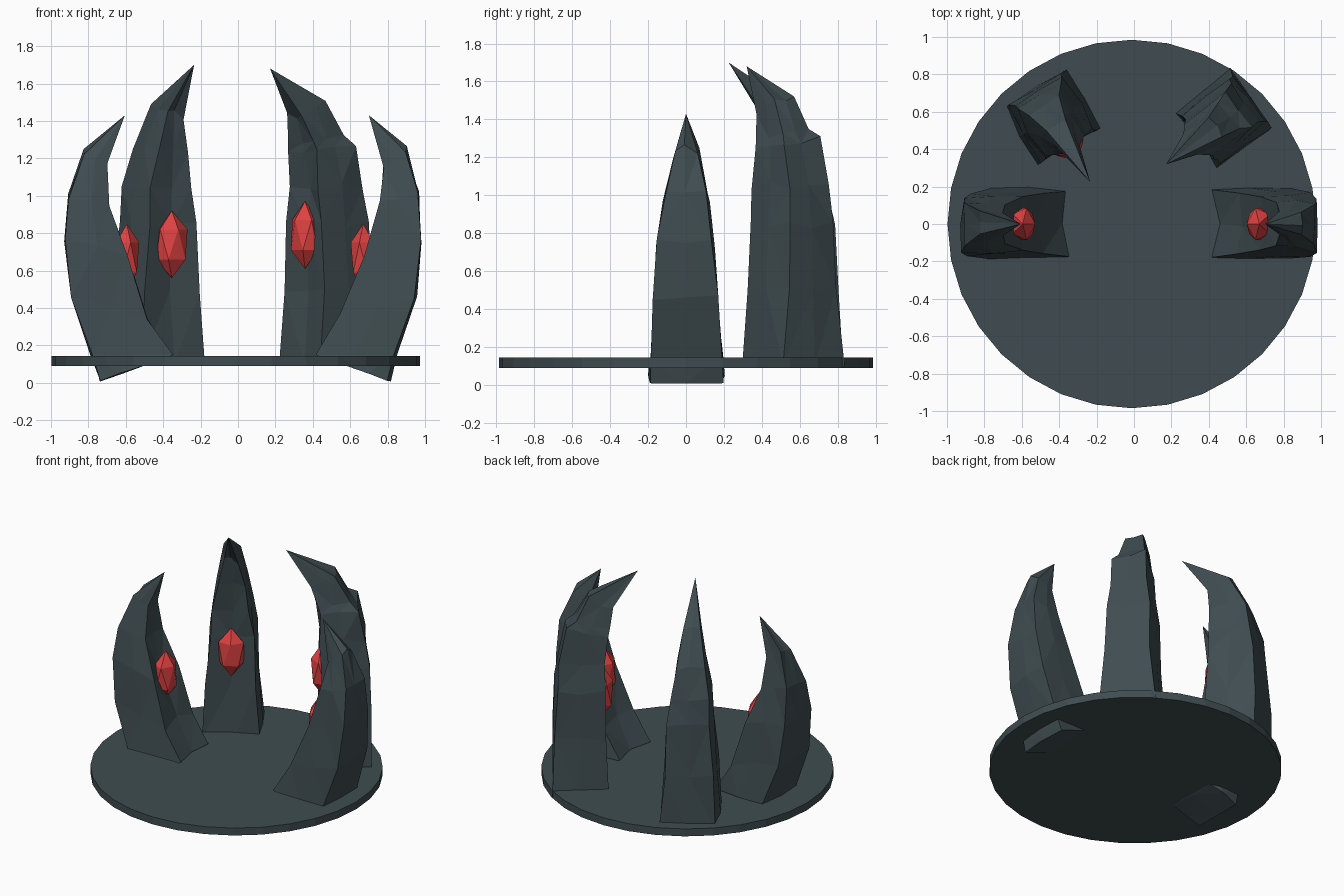
import bpy, bmesh, math, random
from mathutils import Vector

if "Cube" in bpy.data.objects:
    bpy.data.objects.remove(bpy.data.objects["Cube"])

random.seed(7)


def material(name, rgb):
    m = bpy.data.materials.new(name)
    m.diffuse_color = (*rgb, 1)
    m.use_nodes = True
    m.node_tree.nodes["Principled BSDF"].inputs["Base Color"].default_value = m.diffuse_color
    return m


SLATE = material("dark slate", (0.05, 0.073, 0.082))
RED = material("red crystal", (0.75, 0.055, 0.055))


def finish(bm, name, mat):
    bmesh.ops.recalc_face_normals(bm, faces=bm.faces)
    me = bpy.data.meshes.new(name)
    bm.to_mesh(me)
    bm.free()
    me.materials.append(mat)
    ob = bpy.data.objects.new(name, me)
    bpy.context.collection.objects.link(ob)
    return ob


def place(origin, angle, u, v, z):
    """Local u points the way the claw leans, v runs across it."""
    c, s = math.cos(angle), math.sin(angle)
    return Vector((origin[0] + c * u - s * v, origin[1] + s * u + c * v, z))


def claw(name, origin, deg, rows, tip):
    """Loft roughly square, slightly chipped rings up to a hooked tip.
    Row: z outer, z inner, u outer, u inner, half width."""
    bm = bmesh.new()
    a = math.radians(deg)
    shape = [(0, -1), (0.5, -1.03), (1, -1), (0.93, 0.05),
             (1, 1), (0.5, 1.03), (0, 1), (-0.03, 0)]
    rings = []
    for zo, zi, uo, ui, hw in rows:
        ring = []
        for t, w in shape:
            j = [random.uniform(-0.012, 0.012) for _ in range(3)]
            ring.append(bm.verts.new(place(
                origin, a, uo + (ui - uo) * t + j[0], hw * w + j[1],
                zo + (zi - zo) * t + (j[2] * 2 if zo > 0.2 else 0))))
        rings.append(ring)
    n = len(shape)
    for lo, hi in zip(rings, rings[1:]):
        for i in range(n):
            k = (i + 1) % n
            bm.faces.new((lo[i], lo[k], hi[k], hi[i]))
    top = bm.verts.new(place(origin, a, tip[0], 0, tip[1]))
    for i in range(n):
        bm.faces.new((rings[-1][i], rings[-1][(i + 1) % n], top))
    bm.faces.new(rings[0][::-1])
    bmesh.ops.triangulate(bm, faces=bm.faces)
    return finish(bm, name, SLATE)


def crystal(name, origin, deg, u, z):
    bm = bmesh.new()
    bmesh.ops.create_icosphere(bm, subdivisions=1, radius=1)
    a = math.radians(deg)
    for v in bm.verts:
        x, y, h = v.co
        v.co = place(origin, a, u + 0.075 * x, 0.1 * y, z + 0.18 * h)
    return finish(bm, name, RED)


# Base disc
bpy.ops.mesh.primitive_cylinder_add(vertices=32, radius=0.985, depth=0.055,
                                    location=(-0.012, 0, 0.117))
disc = bpy.context.object
disc.name = "base_disc"
disc.data.materials.append(SLATE)

# Short side claws: strongly bowed, roots poke through the disc
side_rows = [(0.01, 0.09, -0.10, 0.12, 0.19), (0.15, 0.15, -0.14, 0.28, 0.18),
             (0.45, 0.36, -0.25, 0.145, 0.165), (0.75, 0.68, -0.28, 0.035, 0.145),
             (1.0, 0.95, -0.265, -0.055, 0.115), (1.24, 1.17, -0.19, -0.07, 0.06)]
# Tall back claws: straighter, hooked near the top
back_rows = [(0.10, 0.10, -0.18, 0.185, 0.19), (0.5, 0.5, -0.175, 0.17, 0.165),
             (0.85, 0.85, -0.155, 0.165, 0.145), (1.05, 1.05, -0.135, 0.165, 0.125),
             (1.25, 1.25, -0.085, 0.17, 0.10), (1.5, 1.43, 0.05, 0.20, 0.055)]
# Right back claw has a blunter, chipped shoulder
blunt_rows = back_rows[:4] + [(1.29, 1.25, -0.085, 0.18, 0.115),
                              (1.33, 1.30, -0.035, 0.19, 0.095),
                              (1.50, 1.43, 0.06, 0.22, 0.07)]

claws = [("right", (0.70, 0), 180, side_rows, (0.0, 1.43), 0.03, 0.67),
         ("left", (-0.635, 0), 0, side_rows, (0.03, 1.43), 0.04, 0.67),
         ("back_left", (-0.435, 0.565), -59.5, back_rows, (0.395, 1.70), 0.16, 0.74),
         ("back_right", (0.485, 0.56), -142.5, blunt_rows, (0.395, 1.68), 0.16, 0.79)]
for side, origin, deg, rows, tip, gem_u, gem_z in claws:
    claw(side + "_claw", origin, deg, rows, tip)
    crystal(side + "_crystal", origin, deg, gem_u, gem_z)
